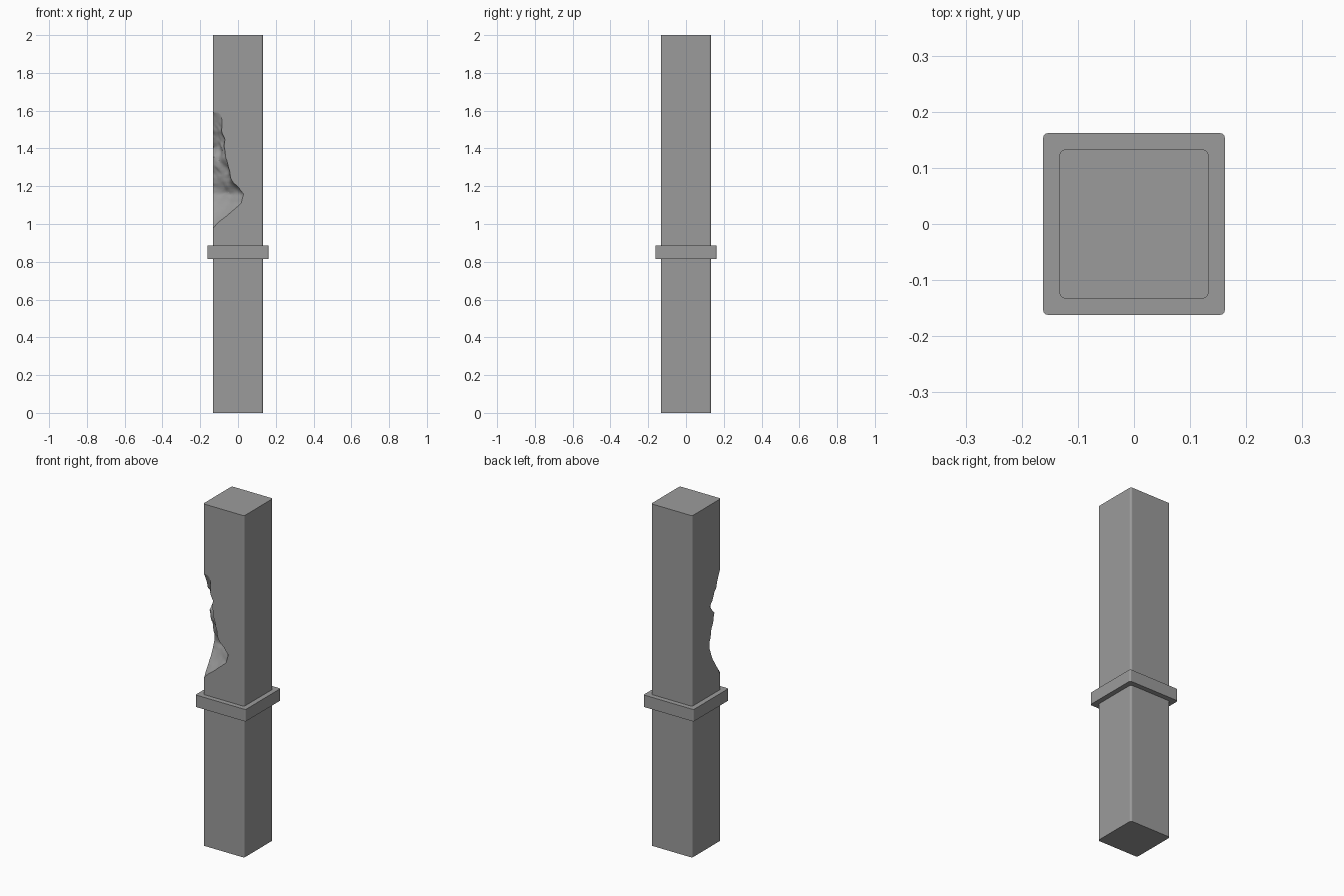
import bpy, bmesh
from mathutils import Vector, noise

if "Cube" in bpy.data.objects:
    bpy.data.objects.remove(bpy.data.objects["Cube"])

H = 0.133  # half width of the post


def block(name, half, z0, z1, radius):
    """Square block with rounded upright edges."""
    bm = bmesh.new()
    bmesh.ops.create_cube(bm, size=1)
    for v in bm.verts:
        v.co = (v.co.x * 2 * half, v.co.y * 2 * half, z0 if v.co.z < 0 else z1)
    upright = [e for e in bm.edges if abs(e.verts[0].co.z - e.verts[1].co.z) > 1e-4]
    bmesh.ops.bevel(bm, geom=upright, offset=radius, segments=3, profile=0.5, affect='EDGES')
    return finish(bm, name)


def finish(bm, name):
    bmesh.ops.recalc_face_normals(bm, faces=bm.faces)
    me = bpy.data.meshes.new(name)
    bm.to_mesh(me)
    bm.free()
    ob = bpy.data.objects.new(name, me)
    bpy.context.collection.objects.link(ob)
    return ob


def sample(table, z):
    """Linear lookup of the break outline at height z."""
    for a, b in zip(table, table[1:]):
        if z <= b[0]:
            t = (z - a[0]) / (b[0] - a[0])
            return [p + (q - p) * t for p, q in zip(a[1:], b[1:])]
    return table[-1][1:]


# Broken corner: height, bite along front face, bite along left face, hollow depth
BREAK = [(0.965, -0.01, -0.01, 0.0), (0.98, 0.003, 0.012, 0.0), (1.01, 0.03, 0.025, 0.002),
         (1.085, 0.128, 0.075, 0.006), (1.11, 0.15, 0.085, 0.008), (1.165, 0.163, 0.11, 0.010),
         (1.19, 0.142, 0.108, 0.010), (1.22, 0.108, 0.10, 0.010), (1.26, 0.095, 0.09, 0.010),
         (1.32, 0.078, 0.07, 0.010), (1.355, 0.062, 0.062, 0.008), (1.40, 0.058, 0.10, 0.008),
         (1.45, 0.060, 0.075, 0.008), (1.49, 0.050, 0.05, 0.006), (1.55, 0.046, 0.025, 0.002),
         (1.58, 0.042, 0.012, 0.0), (1.59, 0.03, 0.005, 0.0)]


def corner_cutter(levels=64, across=12):
    bm = bmesh.new()
    rings = []
    out = -0.22
    for i in range(levels + 1):
        z = BREAK[0][0] + (BREAK[-1][0] - BREAK[0][0]) * i / levels
        e, d, hollow = sample(BREAK, z)
        f, l = Vector((-H + e, -H)), Vector((-H, -H + d))
        pts = [(out, out), (f.x, out)]
        for k in range(across + 1):
            t = k / across
            p = f.lerp(l, t)
            push = hollow * 4 * t * (1 - t)
            amp = min(1, max(e, 0) / 0.05) * min(1, max(d, 0) / 0.05)
            n = noise.noise(Vector((p.x * 22, p.y * 22, z * 17)))
            n += 0.4 * noise.noise(Vector((p.x * 50, p.y * 50, z * 40)))
            push += n * 0.009 * amp * (0.35 if z < 1.15 else 1)
            pts.append((p.x + push, p.y + push))
        pts.append((out, pts[-1][1]))
        rings.append([bm.verts.new((x, y, z)) for x, y in pts])
    for a, b in zip(rings, rings[1:]):
        for j in range(len(a)):
            k = (j + 1) % len(a)
            bm.faces.new((a[j], a[k], b[k], b[j]))
    bm.faces.new(rings[0])
    bm.faces.new(rings[-1])
    bmesh.ops.triangulate(bm, faces=bm.faces)
    return finish(bm, "corner_cutter")


# Square post and its collar
post = block("post", H, 0, 2, 0.011)
collar = block("collar", 0.162, 0.815, 0.885, 0.009)

# Break the front left corner out of the post
cutter = corner_cutter()
mod = post.modifiers.new("broken_corner", 'BOOLEAN')
mod.operation = 'DIFFERENCE'
mod.solver = 'EXACT'
mod.object = cutter
bpy.context.view_layer.objects.active = post
post.select_set(True)
bpy.ops.object.modifier_apply(modifier=mod.name)
bpy.data.objects.remove(cutter)

# Dark grey stone
stone = bpy.data.materials.new("dark_stone")
stone.diffuse_color = (0.33, 0.33, 0.33, 1)
stone.use_nodes = True
stone.node_tree.nodes["Principled BSDF"].inputs["Base Color"].default_value = stone.diffuse_color
for ob in (post, collar):
    ob.data.materials.clear()
    ob.data.materials.append(stone)

# Smooth rounded edges and hollow, keep the large sides flat
collar.select_set(True)
bpy.ops.object.shade_smooth_by_angle(angle=0.55)
for ob in (post, collar):
    wn = ob.modifiers.new("flat_sides", 'WEIGHTED_NORMAL')
    wn.keep_sharp = True
    wn.weight = 100
